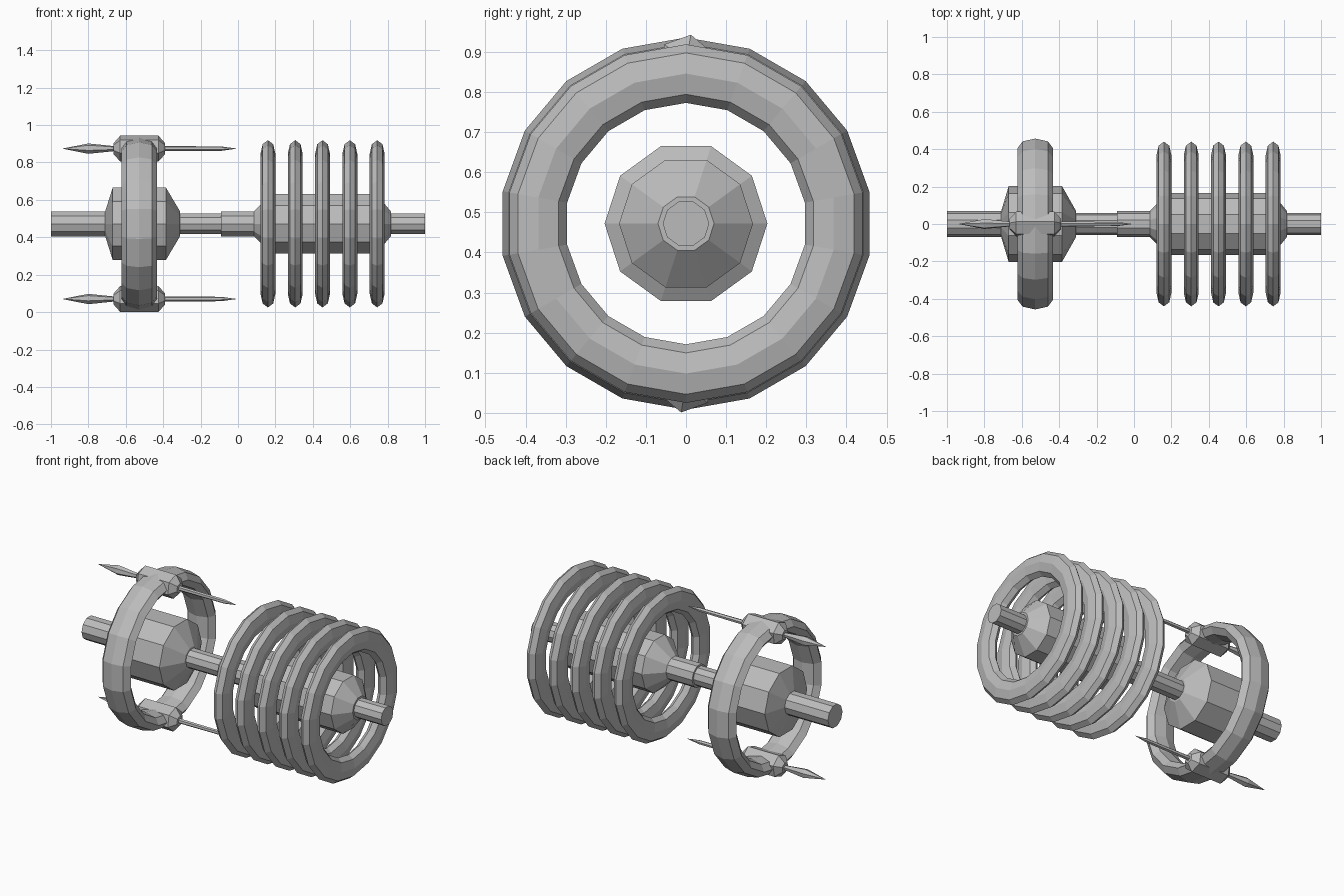
import bpy, bmesh
from math import sin, cos, pi, radians

cube = bpy.data.objects.get("Cube")
if cube:
    bpy.data.objects.remove(cube, do_unlink=True)

AXIS_Z = 0.472

grey = bpy.data.materials.new("plain grey")
grey.use_nodes = True
colour = (0.5, 0.5, 0.5, 1)
grey.diffuse_color = colour
grey.node_tree.nodes["Principled BSDF"].inputs["Base Color"].default_value = colour


def lathe(name, profile, sides, start=0.0, z=AXIS_Z, loop=False):
    """Turn (x, radius) points around a line along x; loop joins last to first."""
    bm = bmesh.new()
    rows = []
    for x, r in profile:
        if r == 0:
            rows.append([bm.verts.new((x, 0, z))] * sides)
        else:
            angles = [start + 2 * pi * i / sides for i in range(sides)]
            rows.append([bm.verts.new((x, r * cos(a), z + r * sin(a))) for a in angles])
    pairs = list(zip(rows, rows[1:]))
    if loop:
        pairs.append((rows[-1], rows[0]))
    for a, b in pairs:
        for i in range(sides):
            j = (i + 1) % sides
            corners = list(dict.fromkeys((a[i], a[j], b[j], b[i])))
            bm.faces.new(corners)
    if not loop:
        for row in (rows[0], rows[-1]):
            if row[0] is not row[1]:
                bm.faces.new(row)
    bmesh.ops.recalc_face_normals(bm, faces=bm.faces)
    mesh = bpy.data.meshes.new(name)
    bm.to_mesh(mesh)
    bm.free()
    mesh.materials.append(grey)
    obj = bpy.data.objects.new(name, mesh)
    bpy.context.collection.objects.link(obj)
    return obj


def ring(name, x, radius, half_width, half_depth):
    """Ring with an eight-sided oval section."""
    section = [(x + half_width * sin(k * pi / 4), radius + half_depth * cos(k * pi / 4))
               for k in range(8)]
    return lathe(name, section, 18, radians(90), loop=True)


# Central body: rear shaft, rear hub, neck, front hub and front shaft
lathe("central_body", [
    (-1, 0.07), (-0.71, 0.07), (-0.67, 0.203), (-0.385, 0.203), (-0.31, 0.07),
    (-0.31, 0.058), (-0.09, 0.058), (-0.09, 0.07), (0.085, 0.07),
    (0.18, 0.167), (0.74, 0.167), (0.817, 0.07), (0.817, 0.058), (1, 0.058)], 10)

# Wide ring around the rear hub
ring("wide_ring", -0.528, 0.412, 0.095, 0.052)

# Row of thin rings around the front hub
for n in range(5):
    ring(f"thin_ring_{n + 1}", 0.16 + 0.146 * n, 0.374, 0.04, 0.073)

# Pods with needles on the top and bottom of the wide ring
pod = [(-0.94, 0), (-0.8, 0.028), (-0.665, 0.014), (-0.665, 0.03), (-0.63, 0.07),
       (-0.425, 0.07), (-0.39, 0.03), (-0.39, 0.014), (-0.09, 0.012), (-0.005, 0)]
for name, side in (("top_pod", 1), ("bottom_pod", -1)):
    lathe(name, pod, 6, radians(80 * side + (0 if side > 0 else -20)), AXIS_Z + side * 0.402)
